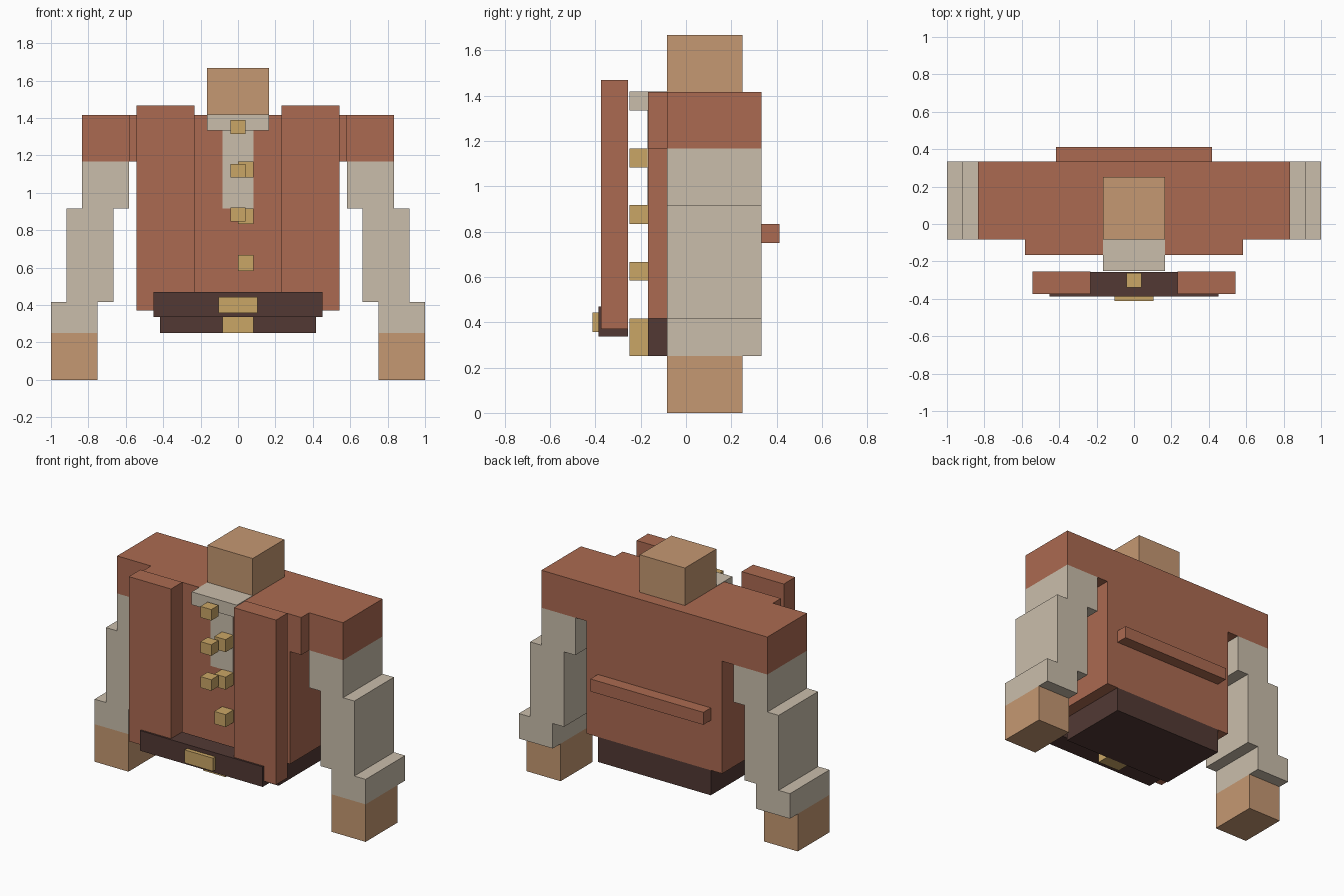
import bpy
import bmesh
from mathutils import Vector

cube = bpy.data.objects.get("Cube")
if cube:
    bpy.data.objects.remove(cube, do_unlink=True)


def material(name, rgb):
    linear = [((c / 255 + 0.055) / 1.055) ** 2.4 for c in rgb] + [1]
    mat = bpy.data.materials.new(name)
    mat.use_nodes = True
    mat.diffuse_color = linear
    mat.node_tree.nodes["Principled BSDF"].inputs["Base Color"].default_value = linear
    return mat


RUST = material("rust cloth", (171, 106, 81))
CREAM = material("cream cloth", (202, 190, 171))
SKIN = material("skin", (197, 152, 114))
GOLD = material("gold", (202, 166, 102))
LEATHER = material("dark leather", (82, 57, 52))

U = 1 / 12  # base block size


def box(name, mat, x, y, z, unit=1.0):
    """Flat-sided block from (min, max) ranges along each axis."""
    lo, hi = (Vector(p) * unit for p in zip(x, y, z))
    bm = bmesh.new()
    bmesh.ops.create_cube(bm, size=1)
    for v in bm.verts:
        v.co = (lo + hi) / 2 + v.co * (hi - lo)
    mesh = bpy.data.meshes.new(name)
    bm.to_mesh(mesh)
    bm.free()
    mesh.materials.append(mat)
    obj = bpy.data.objects.new(name, mesh)
    bpy.context.collection.objects.link(obj)
    return obj


def pair(name, mat, x, y, z, unit=1.0):
    """The same block on the left (+x) and the right (-x)."""
    box("left_" + name, mat, x, y, z, unit)
    box("right_" + name, mat, (-x[1], -x[0]), y, z, unit)


# Body of the jacket, waist and neck
box("jacket_yoke", RUST, (-7, 7), (-2, 4), (14, 17), U)
box("jacket_body", RUST, (-6, 6), (-2, 4), (5, 14), U)
box("waist", LEATHER, (-5, 5), (-2, 4), (3, 5), U)
box("neck", SKIN, (-2, 2), (-1, 3), (17, 20), U)
box("back_strap", RUST, (-5, 5), (4, 4.95), (9, 10), U)

# Shirt collar and the thin shirt front below it
box("collar", CREAM, (-2, 2), (-3, -1), (16, 17.03), U)
box("shirt_front", CREAM, (-1, 1), (-2.03, -2), (11, 16), U)

# Stepped arms
ARM_DEPTH = (-1, 4)
pair("shoulder", RUST, (7, 10), ARM_DEPTH, (14, 17), U)
pair("upper_sleeve", CREAM, (7, 10), ARM_DEPTH, (11, 14), U)
pair("middle_sleeve", CREAM, (8, 11), ARM_DEPTH, (5, 11), U)
pair("cuff", CREAM, (9, 12), ARM_DEPTH, (3, 5), U)
pair("hand", SKIN, (9, 12), (-1, 3), (0, 3), U)

# Floating front panels and belt
pair("front_panel", RUST, (0.232, 0.543), (-0.375, -0.255), (0.37, 1.468))
box("belt", LEATHER, (-0.453, 0.453), (-0.387, -0.257), (0.336, 0.47))
box("belt_buckle", GOLD, (-0.105, 0.105), (-0.413, -0.38), (0.357, 0.444))
box("waist_buckle", GOLD, (-1, 1), (-3, -2), (3, 5), U)

# Two rows of buttons
for i, z in enumerate((7, 10, 13)):
    box(f"shirt_button_{i + 1}", GOLD, (0, 1), (-3, -2), (z, z + 1), U)
for i, z in enumerate((0.885, 1.118, 1.353)):
    box(f"outer_button_{i + 1}", GOLD, (-0.04, 0.04), (-0.339, -0.263),
        (z - 0.037, z + 0.037))
